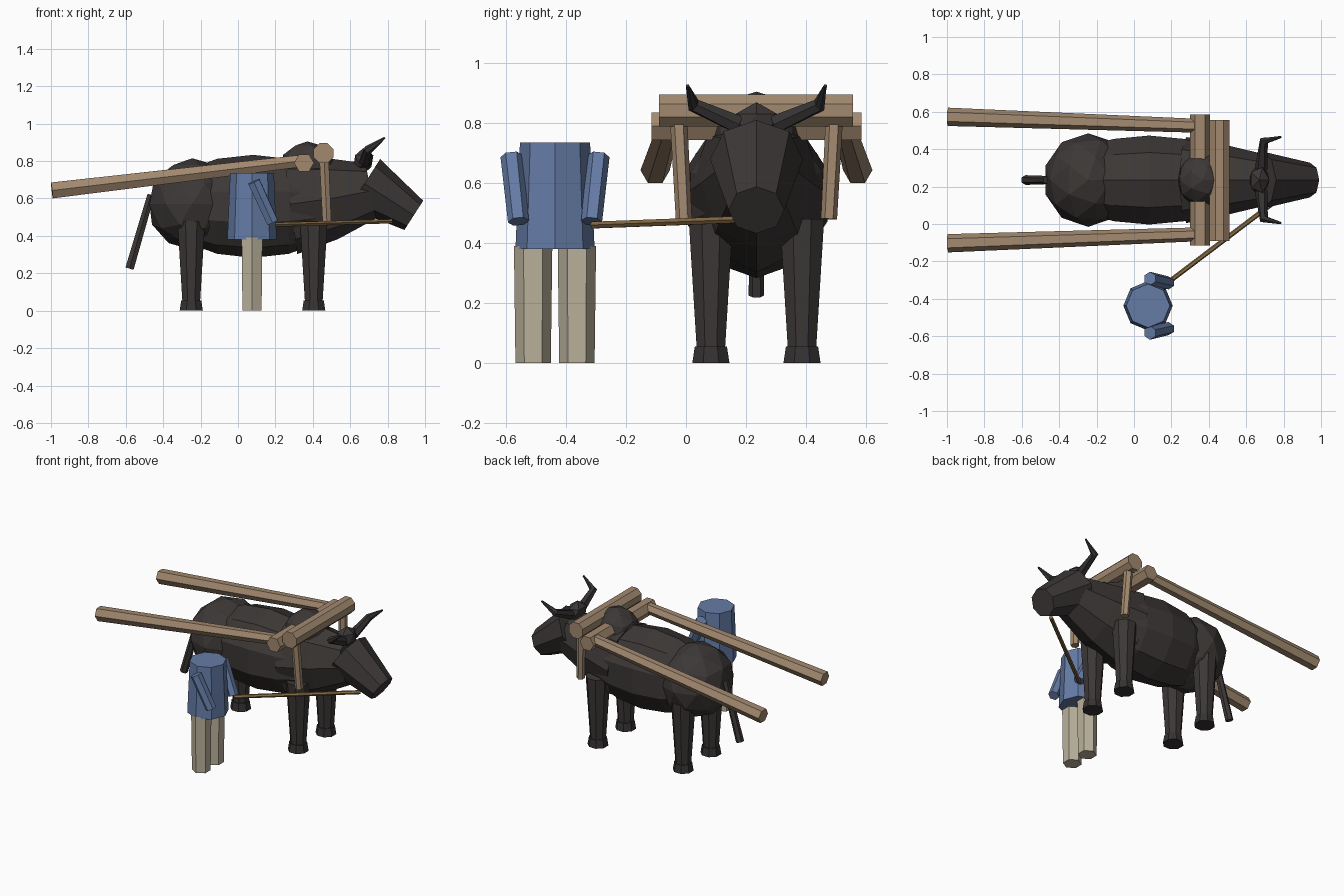
import bpy, bmesh, math
from mathutils import Vector

if "Cube" in bpy.data.objects:
    bpy.data.objects.remove(bpy.data.objects["Cube"])

MID = 0.235  # centre line of the ox in y


def material(name, r, g, b):
    m = bpy.data.materials.new(name)
    m.use_nodes = True
    m.diffuse_color = (r, g, b, 1)
    m.node_tree.nodes["Principled BSDF"].inputs["Base Color"].default_value = (r, g, b, 1)
    return m


HIDE = material("dark hide", 0.045, 0.039, 0.037)
HORN = material("horn and hoof", 0.035, 0.031, 0.031)
WOOD = material("wood", 0.36, 0.25, 0.16)
SHIRT = material("blue shirt", 0.13, 0.2, 0.38)
PANTS = material("pale trousers", 0.49, 0.44, 0.33)
ROPE = material("rope", 0.24, 0.15, 0.06)


def finish(bm, name, mat):
    bmesh.ops.recalc_face_normals(bm, faces=bm.faces)
    me = bpy.data.meshes.new(name)
    bm.to_mesh(me)
    bm.free()
    me.materials.append(mat)
    ob = bpy.data.objects.new(name, me)
    bpy.context.collection.objects.link(ob)
    return ob


def tube(name, mat, path, radii, sides=6, phase=0.0):
    """Faceted tube along a path; a radius is a number or (side, up)."""
    pts = [Vector(p) for p in path]
    bm = bmesh.new()
    rings = []
    for i, p in enumerate(pts):
        d = (pts[min(i + 1, len(pts) - 1)] - pts[max(i - 1, 0)]).normalized()
        ref = Vector((1, 0, 0)) if abs(d.z) > 0.8 else Vector((0, 0, 1))
        u = d.cross(ref).normalized()
        v = u.cross(d)
        r = radii[i]
        ru, rv = r if isinstance(r, tuple) else (r, r)
        angles = [phase + math.tau * k / sides for k in range(sides)]
        rings.append([bm.verts.new(p + u * ru * math.cos(a) + v * rv * math.sin(a))
                      for a in angles])
    for a, b in zip(rings, rings[1:]):
        for k in range(sides):
            n = (k + 1) % sides
            bm.faces.new((a[k], a[n], b[n], b[k]))
    bm.faces.new(rings[0])
    bm.faces.new(rings[-1])
    return finish(bm, name, mat)


def blob(name, centre, size, subdivisions=2):
    bm = bmesh.new()
    bmesh.ops.create_icosphere(bm, subdivisions=subdivisions, radius=1)
    for v in bm.verts:
        v.co = Vector(c + s * k for c, s, k in zip(centre, size, v.co))
    return finish(bm, name, HIDE)


# Barrel of the ox: a sphere with its poles along x
bm = bmesh.new()
bmesh.ops.create_uvsphere(bm, u_segments=10, v_segments=8, radius=1)
for v in bm.verts:
    x, y, z = v.co
    v.co = (0.08 + 0.5 * z, MID + 0.25 * x, 0.558 + 0.275 * y)
finish(bm, "ox_barrel", HIDE)

# Rump, hump and poll
blob("ox_rump", (-0.245, MID, 0.57), (0.24, 0.25, 0.245))
blob("ox_hump", (0.37, MID, 0.755), (0.15, 0.145, 0.15))
blob("ox_poll", (0.67, MID, 0.8), (0.06, 0.08, 0.07), 1)

# Neck, head and tail
tube("ox_neck", HIDE, [(0.28, MID, 0.57), (0.5, MID, 0.6), (0.71, MID, 0.64)],
     [(0.23, 0.27), (0.185, 0.22), (0.135, 0.15)], 8)
tube("ox_head", HIDE, [(0.676, MID, 0.68), (0.94, MID, 0.51)], [0.155, 0.093], 8)
tube("ox_tail", HIDE, [(-0.465, MID, 0.62), (-0.58, MID, 0.225)], [0.022, 0.026])

for s, side in ((1, "left"), (-1, "right")):
    # Legs with hooves
    for x, end in ((0.405, "front"), (-0.25, "hind")):
        y = MID + s * 0.152
        tube(f"ox_{end}_leg_{side}", HIDE, [(x, y, 0.03), (x, y, 0.48)],
             [0.05, 0.08], 8, math.pi / 8)
        tube(f"ox_{end}_hoof_{side}", HORN, [(x, y, 0), (x, y, 0.055)],
             [0.067, 0.058], 8, math.pi / 8)
    # Horns
    tube(f"horn_{side}", HORN,
         [(0.68, MID + s * 0.06, 0.795), (0.695, MID + s * 0.21, 0.86),
          (0.785, MID + s * 0.23, 0.925)], [0.034, 0.024, 0.006])
    # Shafts and yoke pins
    tube(f"shaft_{side}", WOOD,
         [(-0.995, MID + s * 0.338, 0.643), (0.35, MID + s * 0.29, 0.802)],
         [0.049, 0.037])
    tube(f"yoke_pin_{side}", WOOD,
         [(0.475, MID + s * 0.242, 0.48), (0.46, MID + s * 0.26, 0.82)],
         [0.027, 0.029])

# Yoke and crossbar
tube("yoke", WOOD, [(0.457, -0.09, 0.842), (0.457, 0.557, 0.842)],
     [0.058, 0.058], 8, math.pi / 8)
tube("crossbar", WOOD, [(0.353, -0.115, 0.79), (0.353, 0.585, 0.79)], [0.053, 0.053])

# Driver: torso, arms and trouser legs
CX, CY = 0.075, -0.437
tube("driver_torso", SHIRT, [(CX, CY, 0.38), (CX, CY, 0.735)], [0.132, 0.117], 8)
for s, side in ((1, "left"), (-1, "right")):
    tube(f"driver_arm_{side}", SHIRT,
         [(0.085, CY + s * 0.145, 0.69), (0.185, CY + s * 0.122, 0.472)],
         [0.037, 0.035])
    y = CY + s * 0.073
    tube(f"driver_trouser_{side}", PANTS, [(CX, y, 0), (CX, y, 0.39)], [0.059, 0.064])

# Lead rope from the hand to the muzzle
tube("lead_rope", ROPE, [(0.185, -0.31, 0.46), (0.82, 0.17, 0.478)], [0.013, 0.013])
